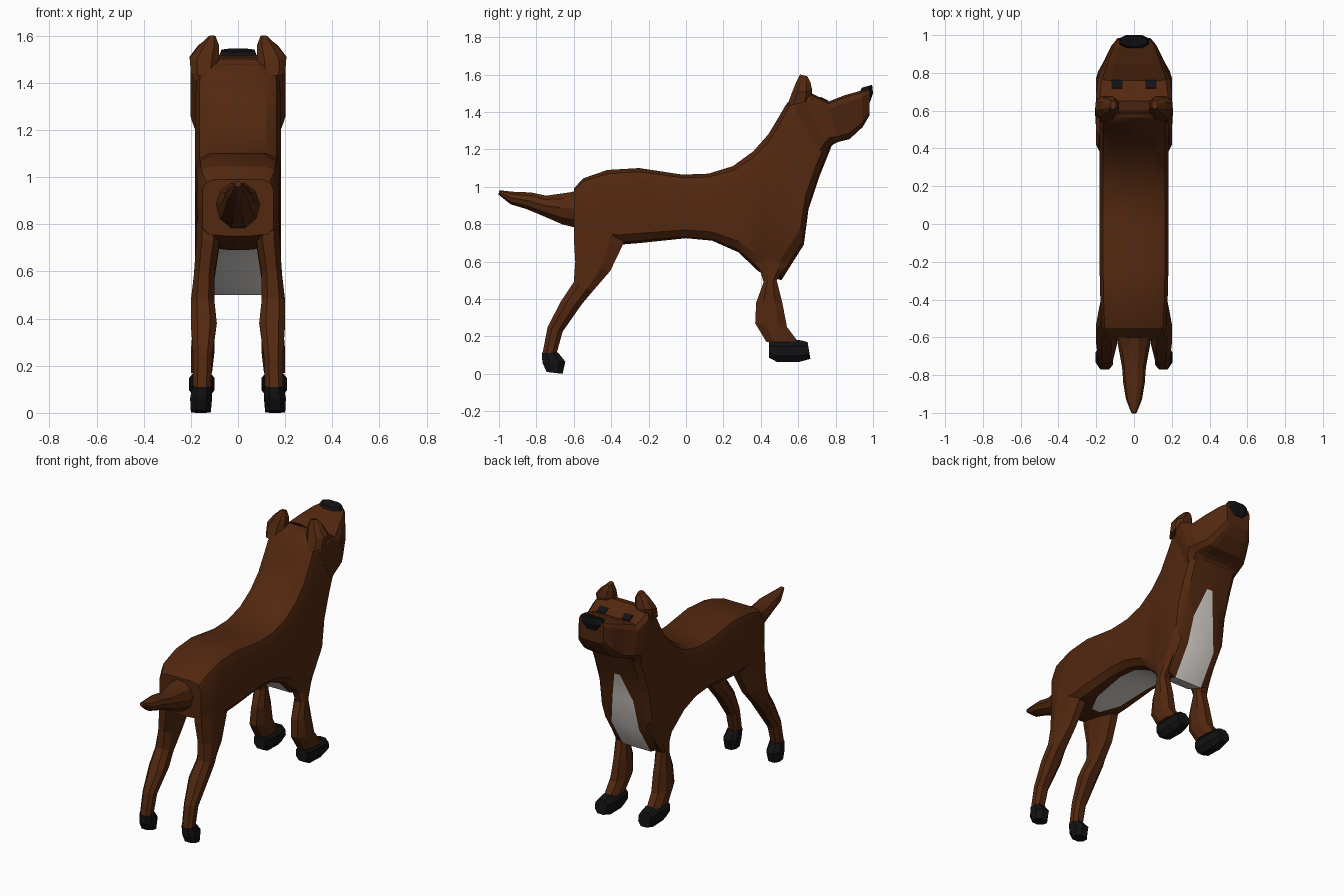
import bpy, bmesh, math
from mathutils import Vector


def material(name, rgb):
    m = bpy.data.materials.new(name)
    m.diffuse_color = (*rgb, 1)
    return m


BROWN = material("brown fur", (0.085, 0.021, 0.005))
WHITE = material("white fur", (0.75, 0.71, 0.67))
BLACK = material("black", (0.006, 0.006, 0.007))


def loft(name, rings, mats, smooth=0, mirror=False, rule=None):
    """Skin equal-sized rings of points, cap both ends."""
    bm = bmesh.new()
    vs = [[bm.verts.new(p) for p in r] for r in rings]
    n = len(rings[0])
    for i in range(len(vs) - 1):
        for j in range(n):
            k = (j + 1) % n
            f = bm.faces.new((vs[i][j], vs[i][k], vs[i + 1][k], vs[i + 1][j]))
            if rule:
                f.material_index = rule(i, j, n)
    bm.faces.new(vs[0])
    bm.faces.new(vs[-1])
    bmesh.ops.recalc_face_normals(bm, faces=bm.faces)
    me = bpy.data.meshes.new(name)
    bm.to_mesh(me)
    bm.free()
    for m in mats:
        me.materials.append(m)
    ob = bpy.data.objects.new(name, me)
    bpy.context.collection.objects.link(ob)
    if mirror:
        ob.modifiers.new("mirror", "MIRROR")
    if smooth:
        bpy.ops.object.select_all(action='DESELECT')
        ob.select_set(True)
        bpy.context.view_layer.objects.active = ob
        bpy.ops.object.shade_smooth_by_angle(angle=math.radians(smooth))
    return ob


def slab_ring(ty, tz, by, bz, w, bw):
    """Boxy rounded section from a bottom point to a top point."""
    half = [(bw, 0), (max(.82 * w, bw + .01), .03), (w, .13), (w, .82),
            (.9 * w, .95), (.66 * w, 1)]
    pts = [(0, 0)] + half + [(0, 1)] + [(-x, t) for x, t in reversed(half)]
    return [(x, by + (ty - by) * t, bz + (tz - bz) * t) for x, t in pts]


def limb_ring(y0, z0, y1, z1, x0, x1):
    """Chamfered section between a rear and a front edge point."""
    shape = [(.25, 0), (.75, 0), (1, .28), (1, .72),
             (.75, 1), (.25, 1), (0, .72), (0, .28)]
    return [(x0 + (x1 - x0) * s, y0 + (y1 - y0) * t, z0 + (z1 - z0) * t)
            for s, t in shape]


# body and neck: top y z, bottom y z, half width, half width of the pale strip
body = [
    (-.60, .99, -.60, .75, .15, .05), (-.55, 1.045, -.52, .72, .172, .05),
    (-.42, 1.09, -.36, .69, .178, .03), (-.25, 1.10, -.24, .70, .182, .09),
    (-.02, 1.065, 0, .725, .182, .11), (.12, 1.07, .14, .712, .182, .11),
    (.25, 1.11, .28, .65, .182, .105), (.36, 1.19, .39, .545, .182, .10),
    (.44, 1.28, .51, .50, .182, .10), (.50, 1.38, .63, .69, .182, .10),
    (.535, 1.44, .655, .88, .180, .075), (.565, 1.475, .715, 1.06, .178, .02),
    (.61, 1.49, .775, 1.21, .175, .08)]
loft("body", [slab_ring(*s) for s in body], [BROWN, WHITE], 28,
     rule=lambda i, j, n: 1 if j in (0, n - 1) and 2 <= i <= 10 else 0)

# head
head = [
    (.56, 1.46, .735, 1.15, .178, .08), (.60, 1.50, .765, 1.20, .196, .09),
    (.65, 1.51, .785, 1.225, .202, .10), (.76, 1.455, .815, 1.24, .190, .10),
    (.85, 1.49, .875, 1.255, .155, .09), (.94, 1.515, .945, 1.32, .120, .07),
    (.985, 1.525, .98, 1.38, .088, .05)]
loft("head", [slab_ring(*s) for s in head], [BROWN])

# nose
loft("nose", [limb_ring(.93, 1.45, .985, 1.455, -.05, .05),
              limb_ring(.925, 1.50, 1.0, 1.50, -.085, .085),
              limb_ring(.94, 1.53, .995, 1.545, -.07, .07)], [BLACK])

# eyes: thin plates lying on the sloping forehead
slope = Vector((0, .11, -.055)).normalized()
normal = Vector((0, .055, .11)).normalized()
mid = Vector((.09, .738, 1.466))
loft("eyes", [[mid + normal * h + Vector((sx * .03, 0, 0)) + slope * sy * .024
               for sx, sy in ((-1, -1), (1, -1), (1, 1), (-1, 1))]
              for h in (-.003, .005)], [BLACK], mirror=True)

# ears
ear = [(.54, 1.43, .67, 1.46, .09, .20), (.565, 1.50, .675, 1.515, .08, .205),
       (.585, 1.55, .665, 1.56, .08, .17), (.61, 1.60, .65, 1.59, .095, .125)]
loft("ears", [limb_ring(*s) for s in ear], [BROWN], mirror=True)

# tail
tail = [(-.56, .885, .10, .11), (-.64, .885, .085, .09), (-.76, .90, .063, .055),
        (-.84, .925, .057, .047), (-.93, .94, .042, .035), (-1.0, .97, .014, .012)]
loft("tail", [[(rx * math.cos(a), y + .25 * rz * math.sin(a), z + rz * math.sin(a))
               for a in (math.tau * k / 10 for k in range(10))]
              for y, z, rx, rz in tail], [BROWN], 30)

# hind legs
hind = [(-.59, .85, -.30, .82, .07, .174), (-.60, .73, -.34, .685, .08, .178),
        (-.592, .60, -.405, .55, .10, .187), (-.60, .49, -.50, .44, .10, .20),
        (-.67, .385, -.555, .375, .09, .20), (-.74, .25, -.66, .225, .11, .19),
        (-.768, .105, -.69, .115, .115, .19)]
loft("hind_legs", [limb_ring(*s) for s in hind], [BROWN], mirror=True)
paw = [(-.77, .11, -.685, .115, .112, .193), (-.768, .06, -.645, .065, .11, .203),
       (-.745, .01, -.66, 0, .115, .20)]
loft("hind_paws", [limb_ring(*s) for s in paw], [BLACK], mirror=True)

# front legs
front = [(.34, .66, .60, .70, .09, .176), (.40, .54, .53, .57, .10, .18),
         (.415, .49, .485, .50, .105, .185), (.375, .38, .515, .38, .10, .19),
         (.37, .27, .54, .25, .10, .20), (.43, .17, .60, .17, .11, .20)]
loft("front_legs", [limb_ring(*s) for s in front], [BROWN], mirror=True)
paw = [(.445, .085, .445, .18, .11, .195), (.49, .062, .49, .178, .105, .20),
       (.60, .062, .60, .182, .10, .207), (.665, .08, .65, .17, .115, .20)]
loft("front_paws", [limb_ring(*s) for s in paw], [BLACK], mirror=True)
